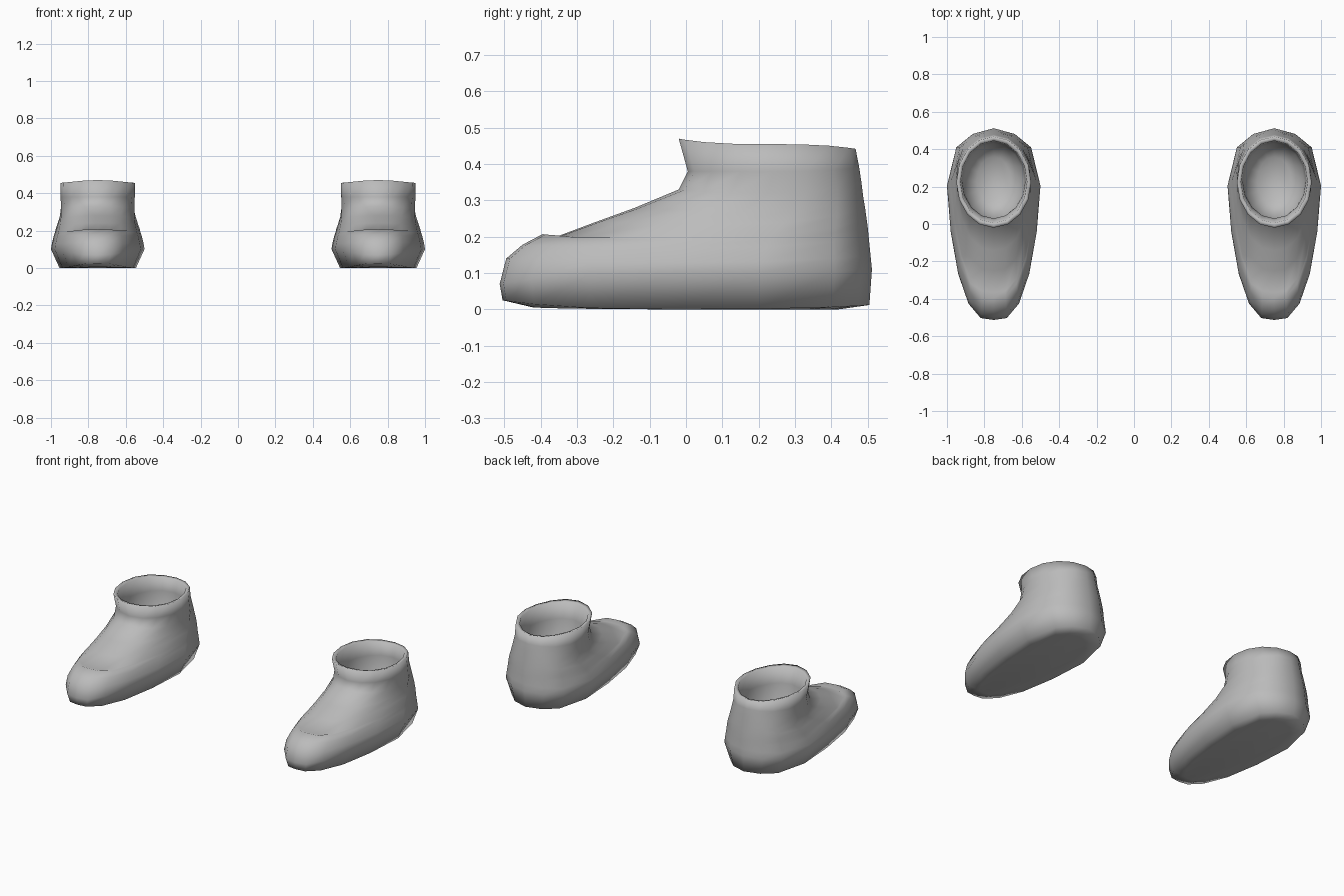
import bpy, bmesh, math

cube = bpy.data.objects.get("Cube")
if cube:
    bpy.data.objects.remove(cube)

grey = bpy.data.materials.new("plain grey")
grey.use_nodes = True
COLOUR = (0.5, 0.5, 0.5, 1)
grey.diffuse_color = COLOUR
grey.node_tree.nodes["Principled BSDF"].inputs["Base Color"].default_value = COLOUR

# Half outline of the foot, toe to heel: (share of width, share of length)
FOOT = [(0, 0), (.28, .01), (.54, .085), (.76, .24), (.92, .46),
        (1, .7), (.8, .9), (.45, .97), (0, 1)]
STEPS = len(FOOT) - 1

# Rings from the sole up: front y, back y, half width, front z, side z, back z, roundness
SOLE = [(-.42, .42, .14, .005, 0, 0, 0),
        (-.505, .505, .205, .025, 0, .012, 0)]
UPPER = [(-.513, .512, .25, .07, .1, .11, 0),
         (-.495, .508, .245, .14, .13, .15, 0),
         (-.45, .503, .235, .178, .17, .2, 0),
         (-.395, .5, .228, .207, .19, .23, 0)]      # top of the toe cap
INSTEP = [(-.365, .497, .226, .197, .2, .25, 0),
          (-.25, .493, .216, .24, .235, .28, .1),
          (-.14, .488, .208, .28, .27, .31, .3),
          (-.02, .483, .202, .33, .32, .35, .7)]
COLLAR = [(.005, .477, .198, .38, .38, .39, 1),
          (-.02, .467, .2, .47, .455, .442, 1)]
LINING = [(.005, .445, .178, .462, .45, .437, 1),
          (.03, .44, .17, .37, .36, .36, 1),
          (.03, .43, .16, .22, .2, .2, 1),
          (.1, .36, .09, .13, .13, .13, 1)]


def ring_points(front, back, width, z_front, z_side, z_back, roundness):
    half = []
    for i, (fx, fy) in enumerate(FOOT):
        a = math.pi * i / STEPS
        x = width * (fx + (math.sin(a) - fx) * roundness)
        f = fy + ((1 - math.cos(a)) / 2 - fy) * roundness
        t = 1 - 2 * f
        z = z_side + ((z_front if t > 0 else z_back) - z_side) * abs(t) ** 3
        half.append((x, front + (back - front) * f, z))
    return half + [(-x, y, z) for x, y, z in half[-2:0:-1]]


def make_boot(name, centre_x):
    bm = bmesh.new()
    rings = [[bm.verts.new(p) for p in ring_points(*r)]
             for r in SOLE + UPPER + INSTEP + COLLAR + LINING]
    n = len(rings[0])
    for low, high in zip(rings, rings[1:]):
        for i in range(n):
            j = (i + 1) % n
            bm.faces.new((low[i], low[j], high[j], high[i]))
    # Sole and insole caps
    bm.faces.new(rings[0][::-1])
    bm.faces.new(rings[-1])
    bmesh.ops.recalc_face_normals(bm, faces=bm.faces)
    mesh = bpy.data.meshes.new(name)
    bm.to_mesh(mesh)
    bm.free()
    mesh.materials.append(grey)
    mesh.shade_smooth()
    boot = bpy.data.objects.new(name, mesh)
    boot.location.x = centre_x
    bpy.context.collection.objects.link(boot)


make_boot("left_boot", .75)
make_boot("right_boot", -.75)
